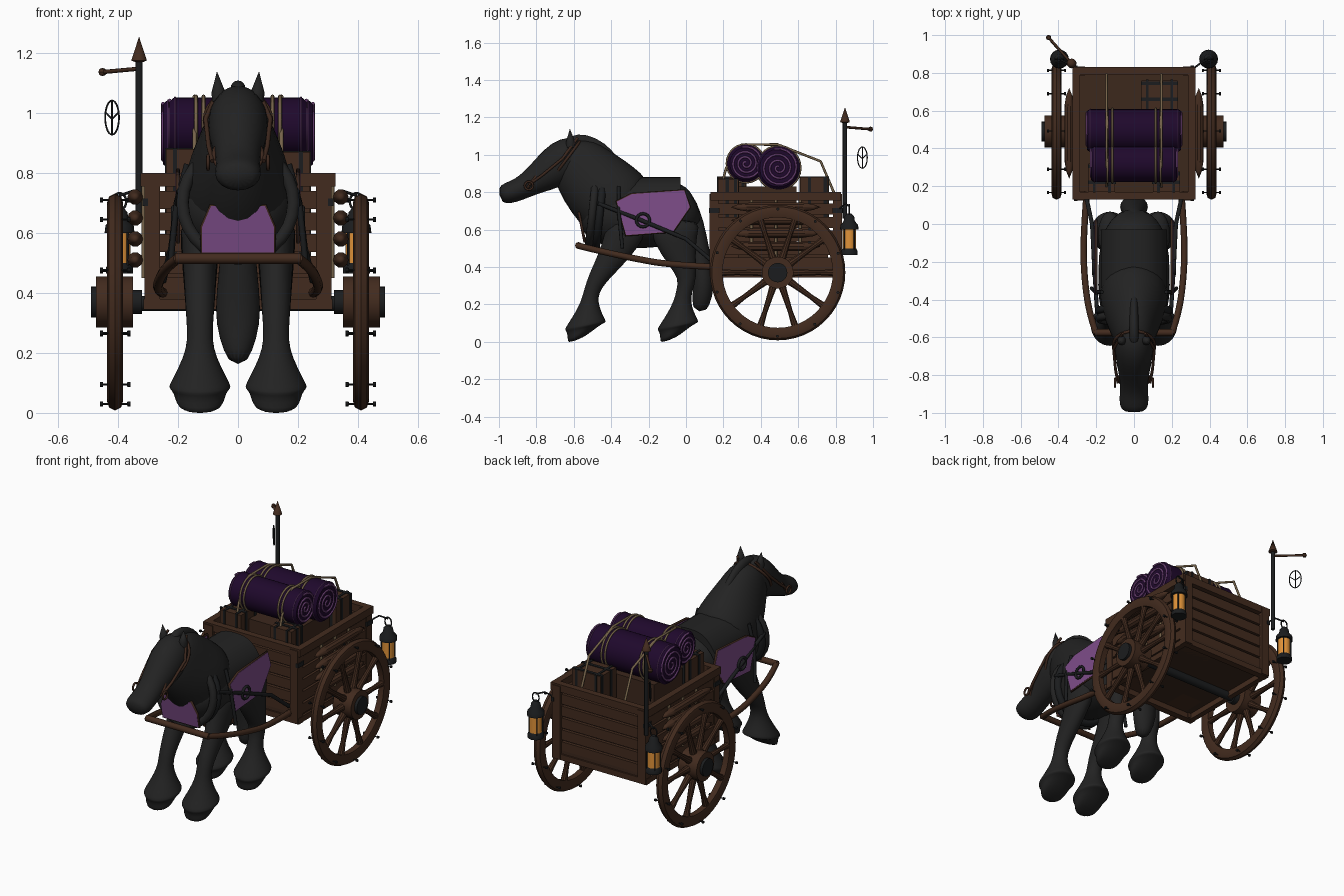
import bpy, bmesh, math
from mathutils import Vector, Matrix

if bpy.data.objects.get("Cube"):
    bpy.data.objects.remove(bpy.data.objects["Cube"], do_unlink=True)

def mat(name, *rgb):
    m = bpy.data.materials.new(name)
    m.use_nodes = True
    m.diffuse_color = (*rgb, 1)
    m.node_tree.nodes["Principled BSDF"].inputs["Base Color"].default_value = (*rgb, 1)
    return m

COAT = mat("charcoal coat", .0165, .0165, .0165)
IRON = mat("black iron", .011, .012, .013)
WOOD = mat("brown wood", .055, .024, .013)
FLOOR = mat("dark wood", .045, .021, .012)
LEATHER = mat("leather", .045, .02, .012)
CLOTH = mat("violet cloth", .21, .075, .255)
ROLL = mat("deep purple", .0135, .0025, .025)
TRIM = mat("mauve trim", .13, .045, .155)
ROPE = mat("tan rope", .18, .125, .068)
AMBER = mat("amber glass", .75, .29, .04)

def add(name, mesh, material):
    mesh.materials.clear()
    mesh.materials.append(material)
    ob = bpy.data.objects.new(name, mesh)
    bpy.context.collection.objects.link(ob)
    return ob

def finish(bm, name, material, sharp=0.6):
    bmesh.ops.remove_doubles(bm, verts=bm.verts, dist=1e-5)
    bmesh.ops.recalc_face_normals(bm, faces=bm.faces)
    for f in bm.faces:
        f.smooth = True
    for e in bm.edges:
        e.smooth = len(e.link_faces) != 2 or e.calc_face_angle() < sharp
    mesh = bpy.data.meshes.new(name)
    bm.to_mesh(mesh)
    bm.free()
    return add(name, mesh, material)

def box(name, lo, hi, material):
    lo, hi = Vector(lo), Vector(hi)
    bm = bmesh.new()
    bmesh.ops.create_cube(bm, size=1, matrix=Matrix.Translation((lo + hi) / 2) @ Matrix.Diagonal((*(hi - lo), 1)))
    finish(bm, name, material)

def lathe(name, profile, loc, axis, material, n=24):
    """Spin (radius, height) points about an axis through loc."""
    bm = bmesh.new()
    vs = [bm.verts.new((r, 0, t)) for r, t in profile]
    es = [bm.edges.new(p) for p in zip(vs, vs[1:])]
    bmesh.ops.spin(bm, geom=vs + es, cent=(0, 0, 0), axis=(0, 0, 1), angle=math.tau, steps=n)
    bm.transform(Matrix.Translation(loc) @ Vector(axis).to_track_quat('Z', 'Y').to_matrix().to_4x4())
    finish(bm, name, material)

def rod(name, loc, axis, r, a, b, material, n=12):
    lathe(name, [(0, a), (r, a), (r, b), (0, b)], loc, axis, material, n)

def tube(name, pts, r, material, cyclic=False, soft=False):
    cu = bpy.data.curves.new(name, 'CURVE')
    cu.dimensions = '3D'
    cu.bevel_depth, cu.bevel_resolution, cu.use_fill_caps = r, 2, True
    sp = cu.splines.new('NURBS' if soft else 'POLY')
    sp.points.add(len(pts) - 1)
    for p, co in zip(sp.points, pts):
        p.co = (*co, 1)
    sp.use_cyclic_u = cyclic
    sp.order_u, sp.use_endpoint_u = 3, True
    tmp = bpy.data.objects.new(name + "_path", cu)
    add(name, bpy.data.meshes.new_from_object(tmp), material)
    bpy.data.objects.remove(tmp)

def ring(c, u, v, n=28):
    c, u, v = Vector(c), Vector(u), Vector(v)
    return [c + u * math.cos(k * math.tau / n) + v * math.sin(k * math.tau / n) for k in range(n)]

def loft(name, secs, material, x=0):
    """Skin ellipses (y, z, half width, half depth[, tilt]) along a path."""
    bm = bmesh.new()
    rows = []
    for i, s in enumerate(secs):
        a, b = secs[max(i - 1, 0)], secs[min(i + 1, len(secs) - 1)]
        p = Vector((0, a[1] - b[1], b[0] - a[0])).normalized()
        if len(s) > 4:
            p = Vector((0, math.cos(math.radians(s[4])), math.sin(math.radians(s[4]))))
        rows.append([bm.verts.new(q) for q in ring((x, s[0], s[1]), (s[2], 0, 0), p * s[3], 16)])
    for r0, r1 in zip(rows, rows[1:]):
        for k in range(16):
            bm.faces.new((r0[k], r0[k - 1], r1[k - 1], r1[k]))
    bm.faces.new(rows[0])
    bm.faces.new(rows[-1])
    sub = finish(bm, name, material, 9).modifiers.new("round", 'SUBSURF')
    sub.levels = sub.render_levels = 1

def plate(name, pts, push, material):
    bm = bmesh.new()
    f = bm.faces.new([bm.verts.new(p) for p in pts])
    new = bmesh.ops.extrude_face_region(bm, geom=[f])["geom"]
    bmesh.ops.translate(bm, vec=push, verts=[v for v in new if isinstance(v, bmesh.types.BMVert)])
    finish(bm, name, material)

# Horse body, neck, head, tail
loft("horse_body", [(.06, .74, .06, .07), (.02, .72, .13, .14), (-.08, .69, .185, .18),
     (-.25, .67, .195, .18), (-.4, .68, .195, .18), (-.49, .7, .17, .16), (-.545, .73, .08, .08)], COAT)
loft("horse_neck", [(-.3, .68, .17, .2), (-.38, .74, .19, .22), (-.47, .83, .165, .205),
     (-.55, .92, .125, .177), (-.6, 1.0, .1, .14), (-.635, 1.05, .06, .06)], COAT)
loft("horse_head", [(-.54, 1.01, .06, .07), (-.59, 1.0, .095, .11), (-.66, .965, .105, .12), (-.74, .905, .095, .102),
     (-.82, .857, .075, .073), (-.89, .815, .075, .06), (-.955, .793, .082, .06), (-.998, .785, .058, .042)], COAT)
loft("horse_tail", [(.01, .76, .04, .04), (.05, .65, .05, .045), (.075, .47, .065, .055),
     (.095, .34, .08, .06), (.09, .25, .065, .055), (.07, .16, .03, .04)], COAT)
loft("mane", [(-.36, .93, .02, .025), (-.42, 1.0, .025, .04), (-.5, 1.06, .025, .04),
     (-.58, 1.095, .025, .025), (-.65, 1.06, .025, .02)], COAT)

for s in (-1, 1):
    # Legs: shank, flared feather, hoof
    for name, dy, upper in (
            ("front_leg", 0, [(-.3, .66, .07, .12), (-.34, .55, .062, .1), (-.41, .43, .053, .07), (-.475, .34, .048, .05)]),
            ("hind_leg", .495, [(-.06, .66, .07, .15), (-.06, .55, .065, .12), (-.02, .43, .055, .075), (.01, .34, .048, .05)])):
        lower = [(-.505, .27, .043, .042), (-.515, .215, .045, .046, 0), (-.528, .15, .073, .076, 8),
                 (-.537, .094, .104, .112, 10), (-.538, .084, .106, .114, 10), (-.545, .072, .09, .095, 14),
                 (-.567, .036, .083, .07, 18), (-.592, .006, .06, .042, 20)]
        loft(name, upper + [(q[0] + dy, *q[1:]) for q in lower], COAT, s * .127)
    lathe("ear", [(0, 0), (.024, .02), (.024, .05), (0, .12)], (s * .062, -.615, 1.02), (s * .07, -.05, 1), COAT, 10)
    # Bridle
    tube("cheek_strap", [(s * .06, -.58, 1.09), (s * .108, -.66, .98), (s * .098, -.77, .89), (s * .085, -.84, .84)], .008, LEATHER)
    tube("bit_ring", ring((s * .1, -.84, .835), (0, .022, 0), (0, 0, .022), 16), .006, LEATHER, True)
    # Side cloths and traces
    side = [(s * .2, y, z) for y, z in ((-.37, .75), (-.29, .79), (-.01, .81), (.02, .72), (-.07, .59), (-.32, .57))]
    plate("side_cloth", side, (s * .008, 0, 0), CLOTH)
    tube("side_cloth_border", side, .007, LEATHER, True)
    tube("trace", [(s * .195, -.47, .74), (s * .21, -.24, .65), (s * .222, 0, .55), (s * .25, .13, .44)], .011, IRON)
    tube("trace_ring", ring((s * .215, -.23, .65), (0, .035, 0), (0, 0, .035)), .008, IRON, True)
    tube("pad_strap", [(s * .17, -.36, .83), (s * .205, -.36, .7), (s * .225, -.34, .5)], .01, IRON)
    tube("shaft", [(s * .25, .17, .4), (s * .27, -.08, .41), (s * .262, -.3, .45), (s * .235, -.48, .49), (s * .2, -.58, .515)],
         .017, WOOD, soft=True)

# Bridle bands, crossbar, collar, chest cloth and back pad
for y, z, rx, rz in ((-.82, .86, .08, .078), (-.64, .975, .11, .122)):
    tube("bridle_band", ring((0, y, z), (rx, 0, 0), (0, rz * .6, rz * .8)), .008, LEATHER, True)
rod("shaft_crossbar", (0, -.575, .515), (1, 0, 0), .018, -.21, .21, WOOD)
for dy in (0, .04):
    tube("collar", ring((0, -.5 + dy, .7), (.185, 0, 0), (0, .02, .185)), .022, IRON if dy else COAT, True)
chest = [(x, -.54 - (z - .53) * .2, z) for x, z in ((-.12, .535), (.12, .535), (.12, .62), (.09, .69), (-.09, .69), (-.12, .62))]
plate("chest_cloth", chest, (0, -.008, 0), CLOTH)
tube("chest_cloth_border", chest, .007, LEATHER, True)
arch = [(.175 * t / 6, .88 - .11 * abs(t / 6) ** 3) for t in range(-6, 7)]
plate("back_pad", [(x, -.34, z) for x, z in arch] + [(x, -.34, z - .05) for x, z in reversed(arch)], (0, .31, 0), COAT)

# Cart bed, posts, slats and rails
box("cart_floor", (-.3, .14, .38), (.3, .82, .4), FLOOR)
for y in (.15, .81):
    box("floor_beam", (-.315, y - .02, .345), (.315, y + .02, .38), WOOD)
    box("end_rail", (-.325, y - .02, .755), (.325, y + .02, .8), WOOD)
    for z in range(5):
        box("end_slat", (-.3, y - .01, .392 + z * .072), (.3, y + .01, .452 + z * .072), WOOD)
for s in (-1, 1):
    box("side_rail", (s * .285, .13, .755), (s * .325, .83, .8), WOOD)
    box("side_beam", (s * .28, .14, .345), (s * .312, .82, .38), WOOD)
    for z in range(5):
        box("side_slat", (s * .29, .14, .392 + z * .072), (s * .308, .82, .452 + z * .072), WOOD)
    for y in (.15, .81):
        box("corner_post", (s * .26, y - .025, .35), (s * .312, y + .025, .79), WOOD)
        box("corner_bracket", (s * .3, y - .028, .69), (s * .318, y + .028, .715), IRON)
    for z in (.51, .58, .65, .72):
        lathe("side_pole", [(0, -.24), (.016, -.2), (.026, -.14), (.026, .14), (.016, .2), (0, .24)], (s * .343, .48, z), (0, 1, 0), WOOD, 10)
    for y in (.35, .48, .61):
        tube("side_lashing", [(s * .314, y, .45), (s * .314, y, .79)], .008, ROPE)

    # Wheels
    hub = Vector((s * .41, .49, .37))
    lathe("wheel_rim", [(.295, -.018), (.295, .018), (.33, .027), (.352, .02), (.362, 0), (.352, -.02),
          (.33, -.027), (.295, -.018)], hub, (1, 0, 0), WOOD, 48)
    rod("wheel_hub", hub, (s, 0, 0), .085, -.06, .063, WOOD, 24)
    rod("hub_cap", hub, (s, 0, 0), .052, .05, .08, IRON, 20)
    rod("hub_collar", hub, (-s, 0, 0), .04, .05, .09, IRON, 20)
    for k in range(10):
        a = k * math.tau / 10
        d, e = (Vector((0, math.cos(b), math.sin(b))) for b in (a, a + .31))
        lathe("spoke", [(.024, .05), (.018, .12), (.014, .22), (.02, .31)], hub, d, WOOD, 10)
        lathe("rim_stud", [(0, -.051), (.008, -.051), (.008, -.041), (.003, -.04), (.003, .04), (.008, .041),
              (.008, .051), (0, .051)], hub + e * .34, (1, 0, 0), IRON, 8)

    # Lanterns
    lamp = Vector((s * .395, .873, 0))
    lathe("lantern_base", [(0, .465), (.045, .465), (.045, .485), (.036, .5), (0, .5)], lamp, (0, 0, 1), IRON, 16)
    rod("lantern_glass", lamp, (0, 0, 1), .036, .498, .605, AMBER, 16)
    lathe("lantern_cap", [(0, .6), (.05, .6), (.047, .625), (.03, .645), (.026, .67), (.012, .685), (0, .685)], lamp, (0, 0, 1), IRON, 16)
    tube("lantern_ring", ring(lamp + Vector((0, 0, .705)), (.022, 0, 0), (0, 0, .028)), .004, IRON, True)
    for p in ring(lamp, (.027, .027, 0), (-.027, .027, 0), 4):
        rod("lantern_bar", p, (0, 0, 1), .004, .49, .61, IRON, 6)
    tube("lantern_hook", [(s * .31, .82, .71), (s * .35, .85, .74), (s * .395, .873, .725)], .005, IRON)
rod("axle", (0, .49, .365), (1, 0, 0), .025, -.4, .4, IRON, 16)

# Cargo crates with iron frames
box("cargo_base", (-.2, .25, .38), (.2, .59, .83), FLOOR)
for (x0, y0), (x1, y1), top in (((-.24, .17), (-.1, .32), .88), ((.1, .17), (.24, .28), .87), ((.04, .61), (.23, .76), .88)):
    box("crate", (x0, y0, .38), (x1, y1, top), WOOD)
    for x in (x0 + .03, x1 - .03):
        box("crate_band", (x - .007, y0 - .004, .5), (x + .007, y1 + .004, top + .004), IRON)
    for y in (y0 + .05, y1 - .015):
        box("crate_band", (x0 - .004, y - .009, .5), (x1 + .004, y + .009, top + .004), IRON)

# Bedrolls with spiral ends and rope ties
for y, z, r, w in ((.32, .954, .098, .228), (.495, .93, .113, .25)):
    c = Vector((0, y, z))
    lathe("bedroll", [(0, -w), (r - .012, -w), (r, -w + .015), (r, w - .015), (r - .012, w), (0, w)], c, (1, 0, 0), ROLL, 32)
    for s in (-1, 1):
        spiral = [c + Vector((s * w, math.cos(k * .35) * r * k / 64, math.sin(k * .35) * r * k / 64)) for k in range(4, 60)]
        tube("bedroll_spiral", spiral, .006, TRIM)
        tube("bedroll_hem", ring(c + Vector((s * (w - .018), 0, 0)), (0, r, 0), (0, 0, r)), .003, TRIM, True)
        for dx in (.115, .14):
            tube("bedroll_tie", ring((s * dx, y, z), (0, r + .004, 0), (0, 0, r + .004)), .006, ROPE, True)
for x in (-.145, .145):
    tube("tie_down", [(x, .18, .8), (x, .215, .93), (x, .31, 1.055), (x, .49, 1.055), (x, .72, .965), (x, .79, .8)], .007, ROPE)

# Signpost with arm and hanging charm
post = Vector((-.33, .85, 0))
rod("signpost", post, (0, 0, 1), .012, .66, 1.18, IRON)
lathe("post_finial", [(0, 1.165), (.026, 1.175), (0, 1.255)], post, (0, 0, 1), WOOD, 12)
tube("post_arm", [(-.33, .85, 1.148), (-.45, .985, 1.137)], .007, WOOD)
lathe("arm_knob", [(0, -.014), (.01, -.01), (.014, 0), (.01, .01), (0, .014)], (-.452, .987, 1.137), (0, 0, 1), WOOD, 10)
charm, u, v = Vector((-.42, .943, .985)), Vector((-.023, .026, 0)), Vector((0, 0, .057))
tube("charm_ring", ring(charm, u, v), .003, IRON, True)
tube("charm_bar", [charm - v, charm + v], .003, IRON)
tube("charm_branch", [charm - u * .8 + v * .25, charm - v * .1, charm + u * .8 + v * .25], .003, IRON)
